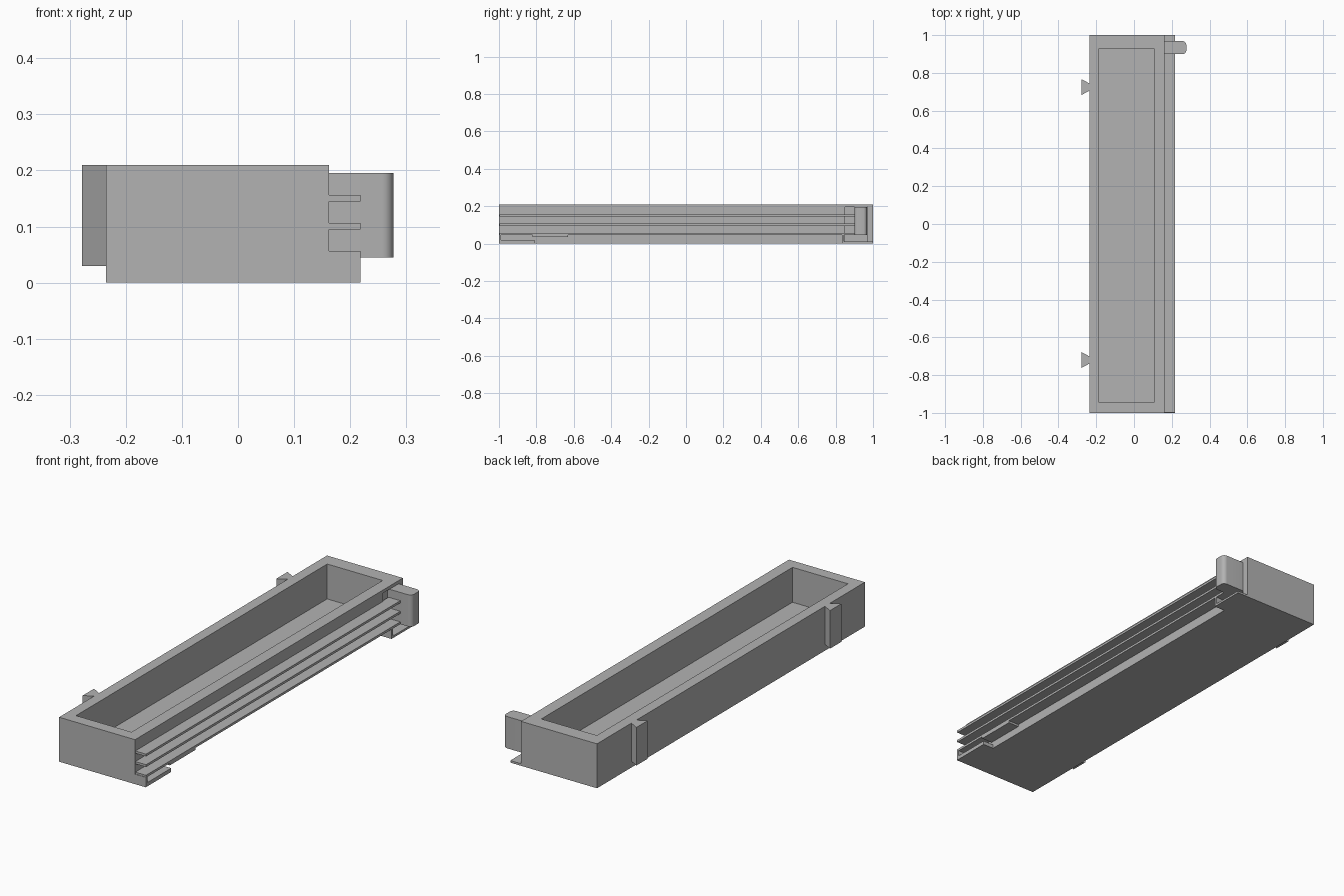
import bpy, bmesh

cube = bpy.data.objects.get("Cube")
if cube:
    bpy.data.objects.remove(cube, do_unlink=True)

GREY = (0.45, 0.45, 0.45, 1.0)
grey = bpy.data.materials.new("plain grey")
grey.use_nodes = True
grey.diffuse_color = GREY
grey.node_tree.nodes["Principled BSDF"].inputs["Base Color"].default_value = GREY


def prism(name, outline, z0, z1):
    """Extrude an outline in plan from z0 up to z1."""
    bm = bmesh.new()
    base = bm.faces.new([bm.verts.new((x, y, z0)) for x, y in outline])
    top = bmesh.ops.extrude_face_region(bm, geom=[base])["geom"]
    for v in top:
        if isinstance(v, bmesh.types.BMVert):
            v.co.z = z1
    bmesh.ops.recalc_face_normals(bm, faces=bm.faces)
    mesh = bpy.data.meshes.new(name)
    bm.to_mesh(mesh)
    bm.free()
    mesh.materials.append(grey)
    obj = bpy.data.objects.new(name, mesh)
    bpy.context.collection.objects.link(obj)
    return obj


def box(name, x, y, z):
    outline = [(x[0], y[0]), (x[1], y[0]), (x[1], y[1]), (x[0], y[1])]
    return prism(name, outline, *z)


def cut(target, cutter):
    mod = target.modifiers.new("cut", "BOOLEAN")
    mod.operation = "DIFFERENCE"
    mod.solver = "EXACT"
    mod.object = cutter
    cutter.hide_render = True
    cutter.hide_viewport = True
    cutter.display_type = "WIRE"


WALL, EDGE = 0.162, 0.218

# Open tray with a pocket beside the clip
tray = box("tray", (-0.235, WALL), (-1, 1), (0, 0.21))
cut(tray, box("cavity_cutter", (-0.185, 0.105), (-0.945, 0.93), (0.045, 0.3)))
cut(tray, box("pocket_cutter", (0.15, 0.18), (0.85, 0.97), (0.012, 0.195)))

# Three long side fins
for i in range(3):
    z = 0.045 + 0.05 * i
    box(f"side_fin_{i + 1}", (WALL - 0.005, EDGE), (-0.998, 0.9), (z, z + 0.011))

# Lower ledge pieces under the fins
box("front_foot", (WALL - 0.005, EDGE), (-1, -0.988), (0, 0.047))
box("front_ledge", (WALL - 0.005, EDGE), (-0.99, -0.81), (0, 0.018))
box("front_step", (WALL - 0.005, EDGE), (-0.82, -0.63), (0.035, 0.047))
box("back_ledge", (WALL - 0.005, EDGE), (0.835, 1), (0, 0.01))
box("back_stop", (WALL - 0.005, EDGE), (0.835, 0.845), (0.005, 0.047))

# Clip with rounded outer corners
clip = box("clip", (0.15, 0.277), (0.9, 0.968), (0.045, 0.195))
bm = bmesh.new()
bm.from_mesh(clip.data)
corners = [e for e in bm.edges if all(v.co.x > 0.27 for v in e.verts)
           and abs(e.verts[0].co.z - e.verts[1].co.z) > 0.1]
bmesh.ops.bevel(bm, geom=corners, offset=0.02, segments=6, profile=0.5, affect="EDGES")
bm.to_mesh(clip.data)
bm.free()
bpy.context.view_layer.objects.active = clip
clip.select_set(True)
bpy.ops.object.shade_smooth_by_angle()
clip.select_set(False)

# Dovetail rails on the opposite side
for name, y in (("front_dovetail", -0.72), ("back_dovetail", 0.725)):
    prism(name, [(-0.278, y - 0.042), (-0.234, y - 0.018),
                 (-0.234, y + 0.018), (-0.278, y + 0.042)], 0.03, 0.21)
